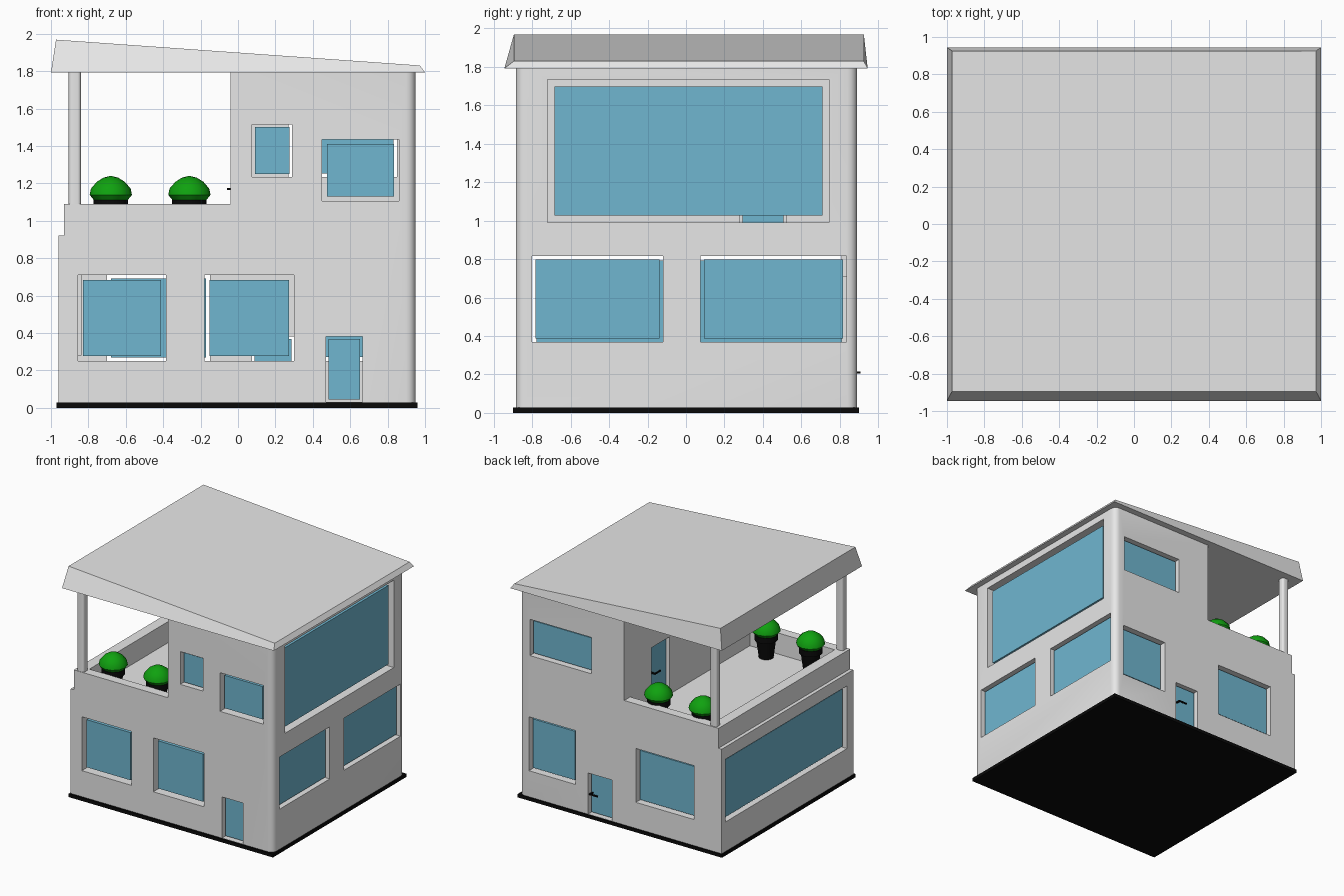
import bpy
import bmesh
import math
from mathutils import Matrix, Vector

cube = bpy.data.objects.get("Cube")
if cube:
    bpy.data.objects.remove(cube, do_unlink=True)


def material(name, color):
    mat = bpy.data.materials.new(name)
    mat.use_nodes = True
    mat.diffuse_color = (*color, 1)
    mat.node_tree.nodes["Principled BSDF"].inputs["Base Color"].default_value = (*color, 1)
    return mat


PLASTER = material("light grey plaster", (0.8, 0.8, 0.8))
GLASS = material("blue glass", (0.16, 0.47, 0.63))
BLACK = material("black", (0.003, 0.003, 0.003))
LEAF = material("leaf green", (0.005, 0.36, 0.005))


def add_object(name, bm, mat, smooth=False):
    bmesh.ops.recalc_face_normals(bm, faces=bm.faces)
    mesh = bpy.data.meshes.new(name)
    bm.to_mesh(mesh)
    bm.free()
    mesh.materials.append(mat)
    obj = bpy.data.objects.new(name, mesh)
    bpy.context.collection.objects.link(obj)
    if smooth:
        smooth_object(obj)
    return obj


def smooth_object(obj):
    bpy.ops.object.select_all(action="DESELECT")
    obj.select_set(True)
    bpy.context.view_layer.objects.active = obj
    bpy.ops.object.shade_smooth_by_angle(angle=math.radians(40))


def box_mesh(lo, hi):
    lo, hi = Vector(lo), Vector(hi)
    bm = bmesh.new()
    size = Matrix.Diagonal((*(hi - lo), 1))
    bmesh.ops.create_cube(bm, size=1, matrix=Matrix.Translation((lo + hi) / 2) @ size)
    return bm


def bevel_upright(bm, width, min_x=-2):
    edges = [e for e in bm.edges
             if abs(e.verts[0].co.z - e.verts[1].co.z) > 0.1 and e.verts[0].co.x > min_x]
    bmesh.ops.bevel(bm, geom=edges, offset=width, segments=4, profile=0.5, affect="EDGES")


def box(name, lo, hi, mat):
    return add_object(name, box_mesh(lo, hi), mat)


def cut(obj, lo, hi):
    cutter = box("cutter", lo, hi, PLASTER)
    cutter.hide_render = True
    mod = obj.modifiers.new("cut", "BOOLEAN")
    mod.operation = "DIFFERENCE"
    mod.solver = "EXACT"
    mod.object = cutter
    bpy.context.view_layer.objects.active = obj
    bpy.ops.object.modifier_apply(modifier=mod.name)
    bpy.data.objects.remove(cutter, do_unlink=True)


def lathe(name, profile, location, mat, sides):
    bm = bmesh.new()
    verts = [bm.verts.new((r, 0, z)) for r, z in profile]
    edges = [bm.edges.new(pair) for pair in zip(verts, verts[1:])]
    bmesh.ops.spin(bm, geom=verts + edges, cent=(0, 0, 0), axis=(0, 0, 1),
                   angle=math.tau, steps=sides, use_duplicate=False)
    bmesh.ops.remove_doubles(bm, verts=bm.verts, dist=0.0005)
    obj = add_object(name, bm, mat, smooth=True)
    obj.location = location
    return obj


# Outer limits of the walls and the main levels
X0, X1, Y0, Y1 = -0.96, 0.95, -0.885, 0.89
LEDGE, FLOOR, PARAPET, TOP = 0.92, 0.91, 1.09, 1.795
PARTITION, THICK = -0.04, 0.08

# Foundation slab, also the ground floor
box("foundation", (-0.97, -0.9, 0), (0.96, 0.9, 0.028), BLACK)

# Walls: one block, hollowed into storeys with an open terrace
bm = box_mesh((X0, Y0, 0.02), (X1, Y1, TOP))
bevel_upright(bm, 0.05, min_x=0)
walls = add_object("walls", bm, PLASTER)
cut(walls, (-2, -2, PARAPET), (PARTITION, 2, 2))
cut(walls, (-2, -2, LEDGE), (-0.93, 2, 1.5))
cut(walls, (-0.84, Y0 + THICK, FLOOR), (PARTITION, Y1 - THICK, 1.5))
cut(walls, (X0 + THICK, Y0 + THICK, -1), (X1 - THICK, Y1 - THICK, 0.86))
cut(walls, (PARTITION + THICK, Y0 + THICK, FLOOR), (X1 - THICK, Y1 - THICK, 1.75))

# Each side: axis across the wall, outer position, inward direction
SIDES = {
    "front": (1, Y0, 1),
    "back": (1, Y1, -1),
    "right": (0, X0, 1),
    "left": (0, X1, -1),
    "terrace": (0, PARTITION, 1),
}


def slab_corners(side, a, b, z0, z1, depth0, depth1):
    axis, outer, inward = SIDES[side]
    d = sorted((outer + inward * depth0, outer + inward * depth1))
    if axis == 1:
        return (a, d[0], z0), (b, d[1], z1)
    return (d[0], a, z0), (d[1], b, z1)


# Openings: side, name, start, end, bottom, top, gap around the pane
OPENINGS = [
    ("front", "lower_window_a", -0.855, -0.385, 0.25, 0.71, 0.027),
    ("front", "lower_window_b", -0.18, 0.3, 0.25, 0.71, 0.027),
    ("front", "door", 0.47, 0.665, 0.03, 0.38, 0.013),
    ("front", "upper_small_window", 0.075, 0.29, 1.235, 1.515, 0.015),
    ("front", "upper_window", 0.45, 0.86, 1.105, 1.435, 0.025),
    ("left", "upper_large_window", -0.72, 0.745, 0.99, 1.735, 0.036),
    ("left", "lower_window_a", -0.8, -0.12, 0.37, 0.815, 0.018),
    ("left", "lower_window_b", 0.075, 0.835, 0.37, 0.815, 0.018),
    ("right", "large_window", -0.8, 0.84, 0.28, 0.815, 0.022),
    ("back", "upper_window", 0.27, 0.85, 1.235, 1.545, 0.018),
    ("back", "lower_window_a", 0.42, 0.86, 0.25, 0.71, 0.022),
    ("back", "lower_window_b", -0.7, -0.15, 0.25, 0.71, 0.02),
    ("back", "door", 0.075, 0.3, 0.03, 0.38, 0.013),
    ("terrace", "door", 0.28, 0.52, 0.93, 1.4, 0.013),
]
for side, name, a, b, z0, z1, gap in OPENINGS:
    cut(walls, *slab_corners(side, a, b, z0, z1, -0.05, 0.12))
    box(f"{side}_{name}_pane",
        *slab_corners(side, a + gap, b - gap, z0 + gap, z1 - gap, 0.025, 0.055), GLASS)
smooth_object(walls)

# Door handles: a short stem and a bar
for side, start, end, z in (("back", 0.2, 0.28, 0.21), ("terrace", 0.42, 0.5, 1.17)):
    box(f"{side}_handle_bar",
        *slab_corners(side, start, end, z - 0.006, z + 0.006, -0.018, -0.008), BLACK)
    box(f"{side}_handle_stem",
        *slab_corners(side, end - 0.012, end, z - 0.006, z + 0.006, -0.01, 0.03), BLACK)

# Terrace posts
for name, y in (("front", -0.85), ("back", 0.85)):
    bm = box_mesh((-0.905, y - 0.032, PARAPET - 0.01), (-0.84, y + 0.032, TOP + 0.005))
    bevel_upright(bm, 0.018)
    add_object(f"{name}_terrace_post", bm, PLASTER, smooth=True)

# Roof: tapered slab whose top slopes down to the left
bm = box_mesh((-1, -0.945, 1.792), (1, 0.945, 1.9))
for v in bm.verts:
    if v.co.z > 1.85:
        v.co.z = 1.968 if v.co.x < 0 else 1.83
        v.co.x *= 0.973
        v.co.y = -0.895 if v.co.y < 0 else 0.925
add_object("roof", bm, PLASTER)

# Potted bushes in the terrace corners
POT = [(0, 0), (0.058, 0), (0.078, 0.15), (0.092, 0.152), (0.092, 0.2), (0, 0.2)]
BUSH = [(0, 0.195), (0.09, 0.2), (0.113, 0.228), (0.106, 0.262),
        (0.075, 0.298), (0.04, 0.32), (0, 0.33)]
for x in (-0.68, -0.26):
    for y in (-0.71, 0.74):
        lathe("plant_pot", POT, (x, y, FLOOR), BLACK, 16)
        lathe("bush", BUSH, (x, y, FLOOR), LEAF, 12)
